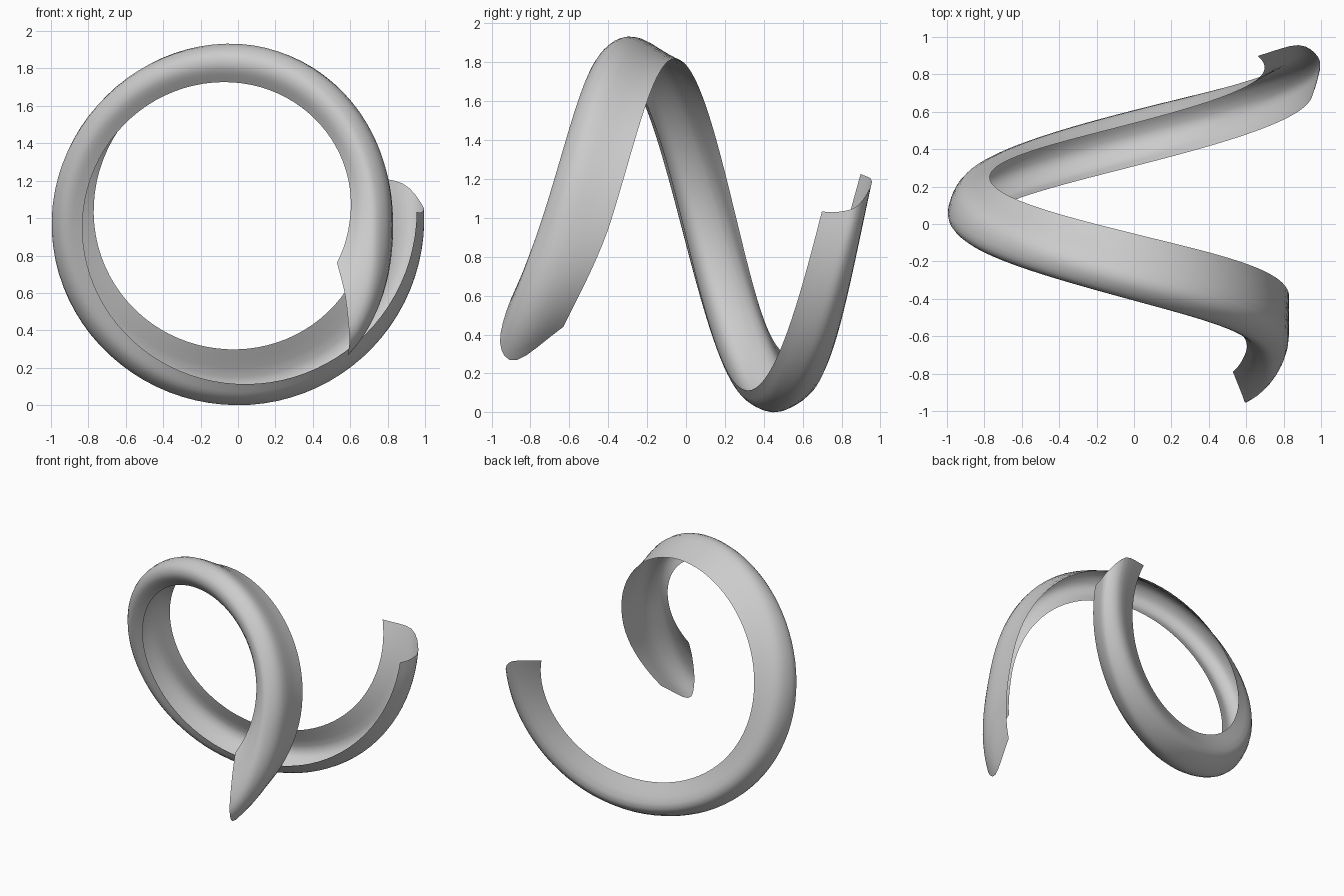
import bpy, math

if "Cube" in bpy.data.objects:
    bpy.data.objects.remove(bpy.data.objects["Cube"])

# Five guide rails of a curled strip winding about the y axis (centre x=0, z=1).
# Each rail: start angle, end angle, then (radius, y) at start, 0, 90, 180, 270 degrees and end.
RAILS = [
    (-24, 362, [(.58, -.79), (.60, -.68), (.725, -.35), (.83, -.02), (.885, .31), (.957, .70)]),
    (-36, 362, [(.71, -.90), (.665, -.725), (.81, -.405), (.93, -.03), (.965, .37), (.985, .80)]),
    (-47, 364, [(.875, -.955), (.745, -.73), (.89, -.385), (.995, .05), (.995, .48), (.99, .89)]),
    (-51, 372, [(.94, -.87), (.825, -.62), (.93, -.27), (.93, .20), (.89, .61), (.90, .958)]),
    (-40, 379, [(.87, -.63), (.83, -.38), (.82, -.05), (.77, .26), (.70, .54), (.70, .90)]),
]
STEPS, SUB = 96, 4


def spline(ts, vs, t):
    """Smooth interpolation of tuples vs at knots ts."""
    n = len(ts)
    i = max(k for k in range(n - 1) if k == 0 or ts[k] <= t)
    h = ts[i + 1] - ts[i]
    u = (t - ts[i]) / h

    def slope(k, c):
        a, b = max(k - 1, 0), min(k + 1, n - 1)
        return (vs[b][c] - vs[a][c]) / (ts[b] - ts[a])
    return [(2*u**3 - 3*u*u + 1) * vs[i][c] + (u**3 - 2*u*u + u) * h * slope(i, c)
            + (3*u*u - 2*u**3) * vs[i + 1][c] + (u**3 - u*u) * h * slope(i + 1, c)
            for c in range(len(vs[0]))]


# Sweep the curved cross-section along the rails
verts, faces = [], []
cols = (len(RAILS) - 1) * SUB + 1
for s in range(STEPS + 1):
    section = []
    for a0, a1, keys in RAILS:
        a = a0 + (a1 - a0) * s / STEPS
        r, y = spline([a0, 0, 90, 180, 270, a1], keys, a)
        t = math.radians(a)
        section.append((r * math.cos(t), y, 1 + r * math.sin(t)))
    for j in range(cols):
        verts.append(spline(list(range(len(RAILS))), section, j / SUB))
for s in range(STEPS):
    for j in range(cols - 1):
        k = s * cols + j
        faces.append((k, k + 1, k + cols + 1, k + cols))

# Rest on the ground and centre
for c, base in ((0, None), (1, None), (2, 0)):
    lo, hi = min(v[c] for v in verts), max(v[c] for v in verts)
    shift = lo if base == 0 else (lo + hi) / 2
    for v in verts:
        v[c] -= shift

mesh = bpy.data.meshes.new("spiral_peel")
mesh.from_pydata(verts, [], faces)
mesh.update()
obj = bpy.data.objects.new("spiral_peel", mesh)
bpy.context.collection.objects.link(obj)
for p in mesh.polygons:
    p.use_smooth = True
